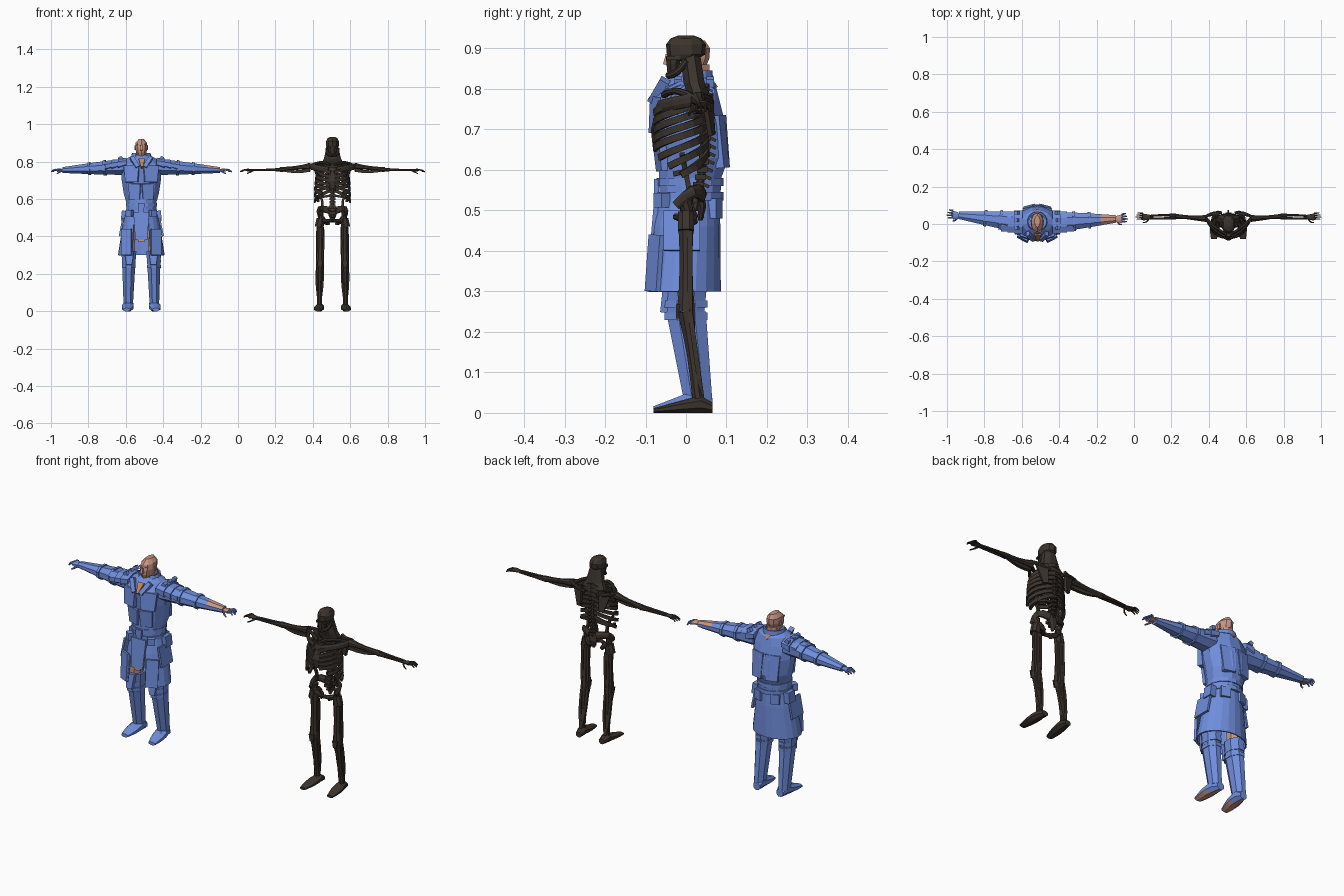
import bpy, bmesh, math
from mathutils import Vector, Matrix

cube = bpy.data.objects.get("Cube")
if cube:
    bpy.data.objects.remove(cube, do_unlink=True)


def material(name, *rgb):
    m = bpy.data.materials.new(name)
    m.use_nodes = True
    m.diffuse_color = (*rgb, 1)
    m.node_tree.nodes["Principled BSDF"].inputs["Base Color"].default_value = (*rgb, 1)
    return m


def P(x, y, z):
    return Vector((x, y, z))


BLUE = material("blue cloth armor", 0.16, 0.27, 0.72)
SKIN = material("skin", 0.58, 0.3, 0.23)
ORANGE = material("orange trim", 0.55, 0.24, 0.1)
DARK = material("dark bone", 0.045, 0.034, 0.027)

# Each style is the place of a figure followed by its materials
MAN, SKELETON = -0.517, 0.505
COAT, FLESH, TRIM = ((MAN, m) for m in (BLUE, SKIN, ORANGE))
BONE = (SKELETON, DARK)

# Joints and thicknesses shared by both figures
SHOULDER, ELBOW, WRIST = P(.12, .03, .775), P(.28, .04, .757), P(.42, .037, .755)
HIP, KNEE, ANKLE = P(.065, 0, .48), P(.067, 0, .25), P(.07, .03, .03)
STRAIGHT, THIN = P(0, 0, 0), .006


def finish(name, bm, style, mirror, rule=None):
    """Turn a bmesh into an object in the place given by its style."""
    place, *mats = style
    bmesh.ops.recalc_face_normals(bm, faces=bm.faces)
    bm.normal_update()
    if rule:
        for face in bm.faces:
            face.material_index = int(rule(face))
    mesh = bpy.data.meshes.new(name)
    bm.to_mesh(mesh)
    bm.free()
    for m in mats:
        mesh.materials.append(m)
    ob = bpy.data.objects.new(name, mesh)
    ob.location.x = place
    bpy.context.collection.objects.link(ob)
    if mirror:
        ob.modifiers.new("Mirror", "MIRROR").use_mirror_merge = False
    return ob


def loft(name, rings, style, mirror=True, sides=8, level=False, gap=0, rule=None, flip=1):
    """Skin rings (centre, width, height); a gap in degrees leaves the front open."""
    bm = bmesh.new()
    centres = [ring[0] for ring in rings]
    run = centres[-1] - centres[0]
    main = max(range(3), key=lambda i: abs(run[i]))
    ref = P(0, 1, 0) if main == 2 else P(0, 0, 1)
    count = sides + 1 if gap else sides
    grow = 1 if gap else 1 / math.cos(math.pi / sides)
    loops = []
    for i, (centre, width, height) in enumerate(rings):
        t = centres[min(i + 1, len(rings) - 1)] - centres[max(i - 1, 0)]
        if level:
            t = Vector([float(k == main) for k in range(3)])
        u = t.cross(ref).normalized()
        v = u.cross(t).normalized()
        loop = []
        for k in range(count):
            w = math.tau * (k + .5) / sides
            if gap:
                w = math.radians(gap / 2 - 90 + (360 - gap) * k / sides)
            p = centre + grow * (u * width * math.cos(w) + v * height * math.sin(w))
            p.x *= flip
            loop.append(bm.verts.new(p))
        loops.append(loop)
    for low, high in zip(loops, loops[1:]):
        for k in range(sides):
            j = (k + 1) % count
            bm.faces.new((low[k], low[j], high[j], high[k]))
    if not gap:
        bm.faces.new(loops[0])
        bm.faces.new(loops[-1])
    return finish(name, bm, style, mirror, rule)


def column(name, rows, style, x=0, **options):
    """Upright loft from rows of height, y, half width and half depth."""
    rings = [(P(x, y, z), width, depth) for z, y, width, depth in rows]
    return loft(name, rings, style, mirror=x > 0, level=True, **options)


def tube(name, start, end, style, radius=THIN, tip=None, bow=STRAIGHT, swell=0, flat=1, **options):
    """Limb between two points; it may taper, bow sideways and swell or thin midway."""
    tip = radius if tip is None else tip
    rings = []
    for i in range(5):
        t = i / 4
        wave = math.sin(math.pi * t)
        r = (radius + (tip - radius) * t) * (1 + swell * wave)
        rings.append((start.lerp(end, t) + bow * wave, r, r * flat))
    return loft(name, rings, style, **options)


def block(name, place, size, style=COAT, mirror=True, tilt=STRAIGHT, taper=1):
    """Box with a tilt in degrees; taper scales its lower end."""
    bm = bmesh.new()
    bmesh.ops.create_cube(bm, size=1)
    for v in bm.verts:
        if v.co.z < 0:
            v.co.x *= taper
    m = Matrix.Translation(place)
    for angle, axis in zip(tilt, "XYZ"):
        m = m @ Matrix.Rotation(math.radians(angle), 4, axis)
    bmesh.ops.transform(bm, matrix=m @ Matrix.Diagonal((*size, 1)), verts=bm.verts)
    return finish(name, bm, style, mirror)


def hand(part, style, palm_style, wrist, reach, thick, flip):
    """Palm, four fanned fingers and a hooked thumb."""
    palm = wrist + P(reach / 2, 0, 0)
    tube(part + "_palm", wrist, palm, palm_style, thick * 2.5, thick * 4, flat=.4, mirror=False, flip=flip)
    for k in range(-1, 3):
        spread = P(0, thick * 2 * k, 0)
        tip = wrist + P(reach - thick * abs(k), 0, -.01) + spread * 1.2
        tube(part + "_finger", palm + spread, tip, style, thick, thick / 2, P(0, 0, thick),
             mirror=False, flip=flip)
    tube(part + "_thumb", wrist, wrist + P(reach / 2, -.03, -.02), style, thick, thick / 2,
         P(0, -.01, 0), mirror=False, flip=flip)


def foot(name, style, width, height, rule=None):
    """Low wedge from a rounded heel to a toe turned slightly outward."""
    rings = []
    for i in range(6):
        t = i / 5
        rise = height * min(.55 + 3 * t, 1.1 - .85 * t)
        wide = width * (.6 + .4 * math.sin(math.pi * t))
        rings.append((P(.066 + .012 * t, .065 - .145 * t, rise), wide, rise))
    loft(name, rings, style, level=True, rule=rule)


# Man: head
column("head", [(.825, -.01, .018, .025), (.85, 0, .028, .045), (.875, .005, .033, .05),
                (.9, .01, .031, .047), (.92, .015, .014, .03)], FLESH, sides=10)
column("neck", [(.79, .025, .035, .035), (.86, .025, .027, .033)], FLESH)
block("nose", P(0, -.046, .872), P(.01, .015, .026), FLESH, False, P(-15, 0, 0), taper=1.5)
block("brow", P(.014, -.039, .887), P(.02, .009, THIN), FLESH, tilt=P(0, -10, 18))
block("ear", P(.033, .015, .873), P(.008, .015, .024), FLESH)

# Man: coat, breast plates and collar
column("coat_body", [(.53, .01, .08, .075), (.58, .01, .08, .077), (.63, .02, .094, .085),
                     (.71, .012, .106, .086), (.775, 0, .108, .082), (.815, .01, .08, .062),
                     (.835, .01, .045, .042)], COAT, sides=12)
block("breast_plate", P(.05, -.067, .735), P(.085, .025, .09), tilt=P(-4, 0, 18), taper=.8)
block("belly_plate", P(.035, -.062, .64), P(.066, .02, .085), tilt=P(6, 0, 14), taper=.85)
block("back_plate", P(.04, .086, .67), P(.075, .02, .13), tilt=P(5, 0, -14), taper=.8)
block("throat_opening", P(.003, -.07, .79), P(.035, .02, .055), TRIM, False, P(-38, 0, 0), taper=.3)
block("lapel", P(.035, -.067, .795), P(.022, .025, .07), tilt=P(-30, 28, 0))
block("nape_opening", P(0, .066, .815), P(.025, .01, .03), TRIM, False, P(35, 0, 0), taper=.4)
collar = column("collar", [(.815, .01, .058, .058), (.845, .015, .05, .05)], COAT, sides=12, gap=70)
collar.modifiers.new("Solidify", "SOLIDIFY").thickness = .008

# Man: layered shoulder guards
for layer in range(3):
    inner = SHOULDER + P(.035 * layer - .04, -.02, .02 - THIN * layer)
    size = .062 - THIN * layer
    loft("shoulder_guard", [(inner, size, size * .4), (inner + P(.045, 0, -.01), size, size * .55)],
         COAT, level=True)
    block("shoulder_stud", SHOULDER + P(-.01, .04 * layer - .05, .043), P(.016, .018, .02),
          tilt=P(0, 25, 0), taper=1.5)

# Man: sleeves, arm bands and gloves; the left forearm and palm are partly bare
for side in (-1, 1):
    start, end = P(.09, .01, .772), WRIST + P(0, -.01 * side, 0)
    bare = (lambda f: f.calc_center_median().x > .3 and f.normal.z > .5) if side > 0 else None
    options = dict(flat=.78, mirror=False, sides=8, flip=side)
    tube("sleeve", start, end, (MAN, BLUE, SKIN), .055, .02, rule=bare, swell=.06, **options)
    for t in (.3, .55):
        wide = .063 - .035 * t
        tube("sleeve_band", start.lerp(end, t), start.lerp(end, t + .04), COAT, wide, **options)
    hand("glove", COAT, FLESH if side > 0 else COAT, end, .063, THIN, side)
block("palm_patch", P(-.435, .042, .748), P(.025, .025, .008), TRIM, False)

# Man: belts and pouches
for z in (.525, .56):
    column("belt", [(z, .01, .083, .081), (z + .02, .01, .083, .081)], COAT, sides=14)
block("belt_buckle", P(0, -.073, .555), P(.035, .012, .045), mirror=False, taper=.8)
block("front_pouch", P(.062, -.06, .525), P(.035, .025, .035), tilt=P(0, 0, 35))
block("side_pouch", P(.092, .02, .51), P(.03, .05, .055), tilt=P(0, -6, 0))
block("rear_pouch", P(.045, .07, .505), P(.045, .026, .05), tilt=P(0, 0, -20))

# Man: split skirt with a shorter front panel
skirt = column("coat_skirt", [(.53, .005, .084, .076), (.46, 0, .1, .085), (.3, -.01, .125, .096)],
               COAT, sides=18, gap=48)
skirt.modifiers.new("Solidify", "SOLIDIFY").thickness = THIN
block("front_panel", P(0, -.079, .455), P(.085, .012, .15), mirror=False, tilt=P(-5, 0, 0), taper=.75)
block("panel_hem", P(0, -.086, .378), P(.035, .01, .014), FLESH, False)
block("side_tasset", P(.106, -.01, .45), P(.01, .09, .1), tilt=P(0, -11, 0))
block("coat_flap", P(.078, -.078, .37), P(.06, .012, .14), tilt=P(-4, 0, 28))

# Man: legs and boots
tube("thigh", KNEE, HIP, FLESH, .03, .032, flat=1.2, sides=8)
tube("trouser", KNEE, KNEE.lerp(HIP, .3), COAT, .035, .04, flat=1.3, sides=8)
tube("boot_shaft", ANKLE, KNEE, COAT, .025, .035, flat=1.4, sides=8, level=True)
for z in (-.02, .01):
    cuff = KNEE + P(0, 0, z)
    tube("boot_cuff", cuff, cuff + P(0, 0, .018), COAT, .037, flat=1.42, sides=8)
block("knee_guard", P(.065, -.05, .285), P(.05, .02, .075), tilt=P(-6, 0, 0), taper=.6)
foot("boot_foot", (MAN, BLUE, SKIN), .031, .033, lambda f: f.normal.z < -.8)

# Skeleton: skull and neck
column("skull", [(.87, -.01, .027, .03), (.885, 0, .034, .045), (.91, 0, .034, .047),
                 (.925, 0, .026, .036), (.932, 0, .012, .018)], BONE, sides=10)
column("upper_jaw", [(.838, -.03, .014, .016), (.86, -.032, .022, .016), (.88, -.03, .024, .02)], BONE)
block("cheekbone", P(.025, -.03, .876), P(.008, .035, .01), BONE, tilt=P(0, 0, -15))
tube("jaw", P(.03, 0, .87), P(0, -.044, .833), BONE, .008, bow=P(.01, 0, -.01))
column("neck_mass", [(.72, .035, .012, .015), (.785, .03, .062, .025), (.815, .02, .046, .026),
                     (.885, .01, .03, .025)], BONE)

# Skeleton: spine and rib cage
for i in range(15):
    spot = P(0, .02 + .028 * math.sin(i / 5), .525 + .019 * i)
    block("vertebra", spot, P(.032, .026, .014), BONE, False)
    block("spine_process", spot + P(0, .016, 0), P(.008, .022, .008), BONE, False, P(-25, 0, 0))
tube("spine_core", P(0, .02, .5), P(0, .02, .83), BONE, .01, bow=P(0, .025, 0), mirror=False)
for i in range(8):
    sweep = math.pi * (.95 - .15 * max(0, i - 4))
    wide = .1 - .04 / (i + 1)
    rib = []
    for k in range(9):
        w = sweep * k / 8
        rib.append((P(wide * math.sin(w), .066 * math.cos(w) - .012, .805 - .022 * i - .008 * k),
                    THIN * .7, THIN * 1.4))
    loft("rib", rib, BONE, sides=4)
column("breastbone", [(.655, -.076, .012, THIN), (.7, -.08, .017, .007), (.77, -.06, .022, .008)], BONE)
tube("floating_rib", P(0, .04, .62), P(.075, -.03, .59), BONE, bow=P(.04, .02, 0), sides=4)
tube("flank_strand", P(.08, -.01, .64), P(.06, .01, .54), BONE, bow=P(-.015, 0, 0), sides=4)

# Skeleton: shoulders
tube("collarbone", P(.01, -.055, .785), SHOULDER, BONE, .008, bow=P(0, -.01, .015))
block("shoulder_blade", P(.07, .058, .735), P(.06, .012, .1), BONE, tilt=P(6, 8, -18), taper=.4)
tube("blade_ridge", P(.035, .06, .765), SHOULDER + P(.01, .005, .01), BONE, .008, bow=P(0, .01, 0))
tube("chest_strand", P(.02, -.065, .755), SHOULDER, BONE, .008, bow=P(.01, -.01, 0), flat=2)

# Skeleton: arms and hands
tube("upper_arm", SHOULDER, ELBOW, BONE, .018, .014, swell=-.35)
tube("arm_strand", SHOULDER - P(0, .01, .02), ELBOW, BONE, .009, THIN, P(0, 0, -.01), sides=4)
for name, y in (("radius_bone", -THIN), ("ulna_bone", THIN)):
    tube(name, ELBOW + P(0, y, 0), WRIST + P(0, y, 0), BONE, .01, THIN, P(0, y / 2, 0), -.25)
for side in (-1, 1):
    hand("bone", BONE, BONE, WRIST, .075, THIN * .8, side)

# Skeleton: pelvis
tube("hip_blade", P(.018, .038, .54), P(.072, -.025, .512), BONE, .012, .007, P(.025, .01, .02), flat=1.6)
tube("hip_arch", HIP + P(0, 0, .05), P(0, -.025, .485), BONE, .017, .008, P(.02, .01, -.02))
tube("sit_bone", HIP + P(-.01, .01, .02), P(.02, -.01, .468), BONE, .012, .007, P(0, .02, -.01))
column("tail_bone", [(.475, .035, THIN, THIN), (.51, .04, .02, .01), (.55, .03, .028, .014)], BONE)

# Skeleton: legs and feet
tube("hip_joint", HIP + P(0, 0, .015), HIP - P(-.01, 0, .03), BONE, .02)
tube("thigh_bone", HIP, KNEE, BONE, .02, .022, swell=-.25)
for x in (-.015, .015):
    tube("leg_strand", HIP + P(x, .01, -.03), KNEE + P(x, .01, 0), BONE, bow=P(x / 10, 0, 0), sides=4)
    tube("calf_strand", KNEE + P(x, .01, 0), ANKLE + P(0, .01, 0), BONE, bow=P(x / 2, 0, 0), sides=4)
block("kneecap", KNEE - P(0, .018, 0), P(.03, .014, .035), BONE, taper=.6)
tube("shin_bone", KNEE, ANKLE, BONE, .021, .014, swell=-.3)
foot("foot_bones", BONE, .026, .023)
